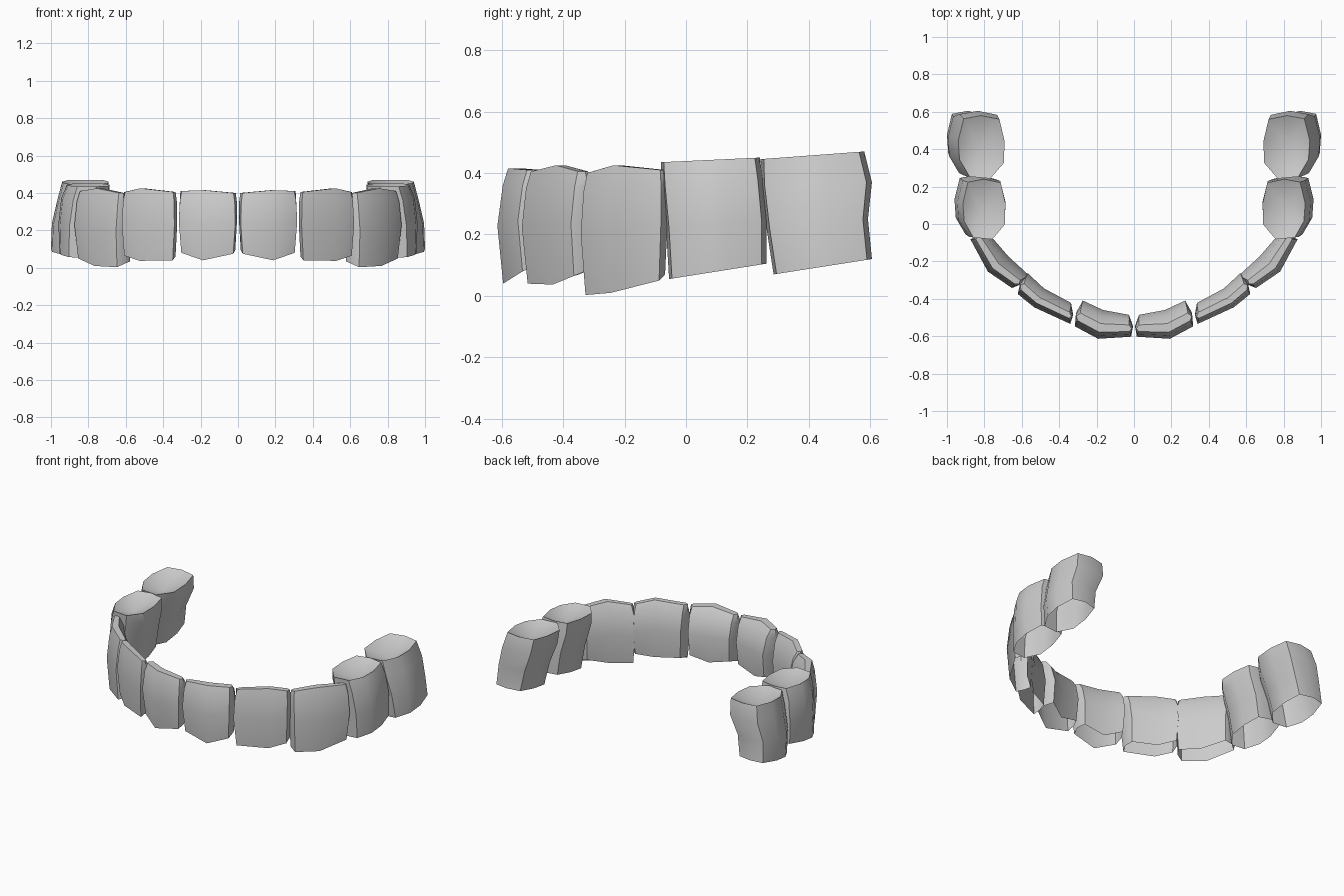
import bpy, bmesh
from mathutils import Vector

if "Cube" in bpy.data.objects:
    bpy.data.objects.remove(bpy.data.objects["Cube"])

def skin(name, rings, crown):
    """Loft closed rings bottom to top, then close the crown; the root end stays open."""
    bm = bmesh.new()
    loops = [[bm.verts.new(p) for p in r] for r in rings]
    n = len(rings[0])
    for a, b in zip(loops, loops[1:]):
        for i in range(n):
            j = (i + 1) % n
            bm.faces.new((a[i], a[j], b[j], b[i]))
    top = loops[-1]
    if crown is None:
        bm.faces.new(top)
    else:
        c = bm.verts.new(crown)
        for i in range(n):
            bm.faces.new((top[i], top[(i + 1) % n], c))
    bmesh.ops.recalc_face_normals(bm, faces=bm.faces)
    # the outer wall must face away from the tooth centre
    bm.faces.ensure_lookup_table()
    mid = sum((v.co for v in bm.verts), Vector()) / len(bm.verts)
    f = bm.faces[0]
    if f.normal.dot(f.calc_center_median() - mid) < 0:
        bmesh.ops.reverse_faces(bm, faces=bm.faces)
    me = bpy.data.meshes.new(name)
    bm.to_mesh(me)
    bm.free()
    ob = bpy.data.objects.new(name, me)
    bpy.context.collection.objects.link(ob)
    bpy.ops.object.select_all(action='DESELECT')
    ob.select_set(True)
    bpy.context.view_layer.objects.active = ob
    bpy.ops.object.shade_smooth_by_angle(angle=0.7)
    m = ob.modifiers.new("other_side", 'MIRROR')
    m.use_mirror_merge = False

def front_tooth(name, outer, inner, zb, zt):
    """Blade tooth: three outer and three inner plan points, pinched to a thin biting edge."""
    o = [Vector(p) for p in outer]
    q = [Vector(p) for p in inner]
    c = sum(o + q, Vector((0, 0))) / 6
    rings = []
    #            height, outer pull-in, inner pull-out, side swell
    for t, po, pi, sw in ((0, .07, .12, .97), (.5, -.06, .0, 1.03),
                          (.85, .06, .22, 1.02), (1, .18, .50, .98)):
        ring = [a.lerp(b, po) for a, b in zip(o, q)]
        back = [b.lerp(a, pi) for a, b in zip(o, q)]
        axis = (o[2] - o[0]).normalized()
        side_a = (ring[0] + back[0]) / 2 - axis * .015
        side_b = (ring[2] + back[2]) / 2 + axis * .015
        pts = ring + [side_b] + back[::-1] + [side_a]
        k = (0, 1, 2, 2, 2, 1, 0, 0)
        lift = (0, 0, 0, .02, .03, .03, .03, .02)
        out = []
        for p, i, l in zip(pts, k, lift):
            d = axis * ((p - c).dot(axis) * (sw - 1))
            p = p + d
            z = (zb[i] + l) * (1 - t) + zt[i] * t
            out.append((max(p.x, .001), p.y, z))
        rings.append(out)
    skin(name, rings, None)

def molar(name, levels, pit):
    """Chamfered block tooth; level = x0, x1, y0, y1, z at front, z at back."""
    unit = [(.0, .25), (.3, .0), (.75, .03), (.97, .3), (1, .6),
            (.88, .95), (.5, 1), (.1, .94), (-.01, .6)]
    rings = []
    for x0, x1, y0, y1, za, zb in levels:
        rings.append([(x0 + (x1 - x0) * u, y0 + (y1 - y0) * v, za + (zb - za) * v)
                      for u, v in unit])
    skin(name, rings, pit)

# incisors and canine
front_tooth("central_incisor", [(.02, -.595), (.19, -.605), (.31, -.54)],
            [(.03, -.485), (.165, -.46), (.27, -.41)], (.075, .04, .08), (.40, .415, .41))
front_tooth("lateral_incisor", [(.345, -.525), (.53, -.44), (.615, -.37)],
            [(.34, -.42), (.48, -.345), (.565, -.265)], (.04, .037, .065), (.405, .425, .405))
front_tooth("canine", [(.65, -.335), (.775, -.25), (.865, -.085)],
            [(.565, -.27), (.67, -.175), (.765, -.065)], (.003, .01, .05), (.40, .425, .41))

# back teeth lean inwards towards the top and have a pitted chewing surface
molar("first_molar", [(.75, .955, -.055, .262, .055, .105), (.725, .96, -.065, .262, .22, .25),
                      (.69, .945, -.078, .25, .36, .38), (.69, .915, -.082, .24, .435, .45)],
      (.82, .08, .375))
molar("second_molar", [(.78, 1.0, .285, .605, .07, .12), (.755, .995, .262, .592, .22, .25),
                       (.705, .965, .245, .605, .36, .37), (.695, .94, .243, .58, .445, .47)],
      (.83, .41, .385))
